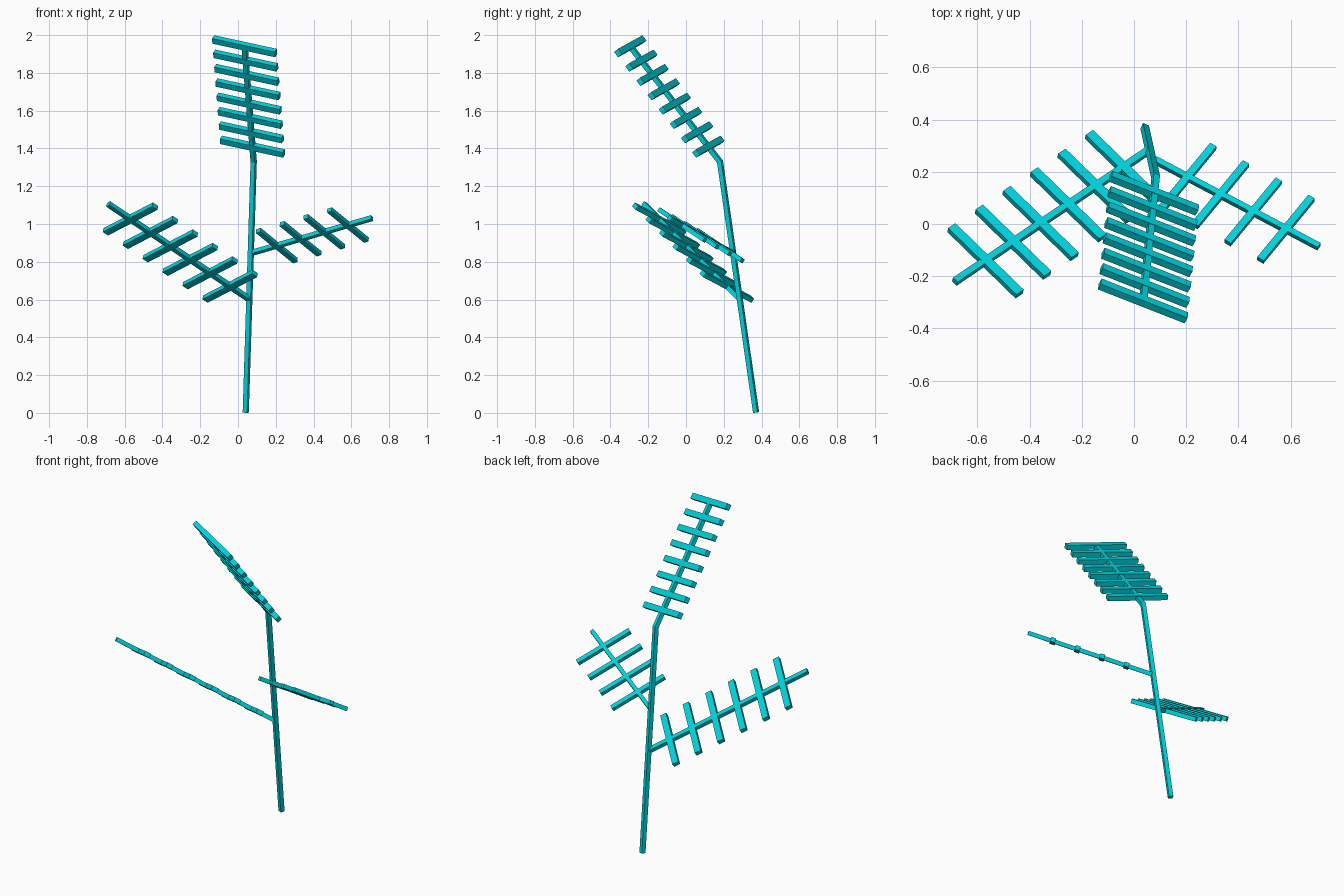
import bpy, bmesh
from mathutils import Vector

if "Cube" in bpy.data.objects:
    bpy.data.objects.remove(bpy.data.objects["Cube"])

teal = bpy.data.materials.new("teal")
teal.diffuse_color = (0.0, 0.66, 0.73, 1)
teal.use_nodes = True
teal.node_tree.nodes["Principled BSDF"].inputs["Base Color"].default_value = teal.diffuse_color


def beam(name, points, side, width, depth):
    """Rectangular bar swept along points; width runs along the side vector."""
    pts = [Vector(p) for p in points]
    dirs = [(b - a).normalized() for a, b in zip(pts, pts[1:])]
    bm = bmesh.new()
    rings = []
    for i, p in enumerate(pts):
        d0, d1 = dirs[max(i - 1, 0)], dirs[min(i, len(dirs) - 1)]
        t = (d0 + d1).normalized()
        u = (Vector(side) - t * t.dot(Vector(side))).normalized()
        v = t.cross(u) / t.dot(d0)          # mitre at bends
        rings.append([bm.verts.new(p + u * a * width / 2 + v * b * depth / 2)
                      for a, b in ((-1, -1), (1, -1), (1, 1), (-1, 1))])
    for r, s in zip(rings, rings[1:]):
        for k in range(4):
            bm.faces.new((r[k], r[(k + 1) % 4], s[(k + 1) % 4], s[k]))
    bm.faces.new(rings[0][::-1])
    bm.faces.new(rings[-1])
    bmesh.ops.recalc_face_normals(bm, faces=bm.faces)
    me = bpy.data.meshes.new(name)
    bm.to_mesh(me)
    bm.free()
    me.materials.append(teal)
    ob = bpy.data.objects.new(name, me)
    bpy.context.collection.objects.link(ob)
    return ob


def crossbars(name, start, end, half, t0, t1, count, width, depth):
    """Evenly spaced bars across the line start-end."""
    a, b, h = Vector(start), Vector(end), Vector(half)
    for i in range(count):
        c = a.lerp(b, t0 + (t1 - t0) * i / (count - 1))
        beam(f"{name}_{i + 1}", [c - h, c + h], b - a, width, depth)


# Leaning mast with a bend
foot, bend, tip = (0.041, 0.371, 0.002), (0.083, 0.18, 1.33), (0.035, -0.295, 1.941)
top_half = (0.166, -0.065, -0.036)
beam("mast", [foot, bend, tip], top_half, 0.025, 0.025)
crossbars("top_crossbar", bend, tip, top_half, 0.13, 1.0, 8, 0.035, 0.029)

# Left branch
l0, l1, left_half = (0.058, 0.284, 0.603), (-0.687, -0.221, 1.106), (0.131, -0.1275, 0.068)
beam("left_branch", [l0, l1], left_half, 0.026, 0.025)
crossbars("left_crossbar", l0, l1, left_half, 0.134, 0.842, 6, 0.038, 0.026)

# Right branch
r0, r1, right_half = (0.075, 0.248, 0.848), (0.709, -0.087, 1.031), (0.098, 0.119, -0.08)
beam("right_branch", [r0, r1], right_half, 0.023, 0.024)
crossbars("right_crossbar", r0, r1, right_half, 0.206, 0.80, 4, 0.029, 0.024)
